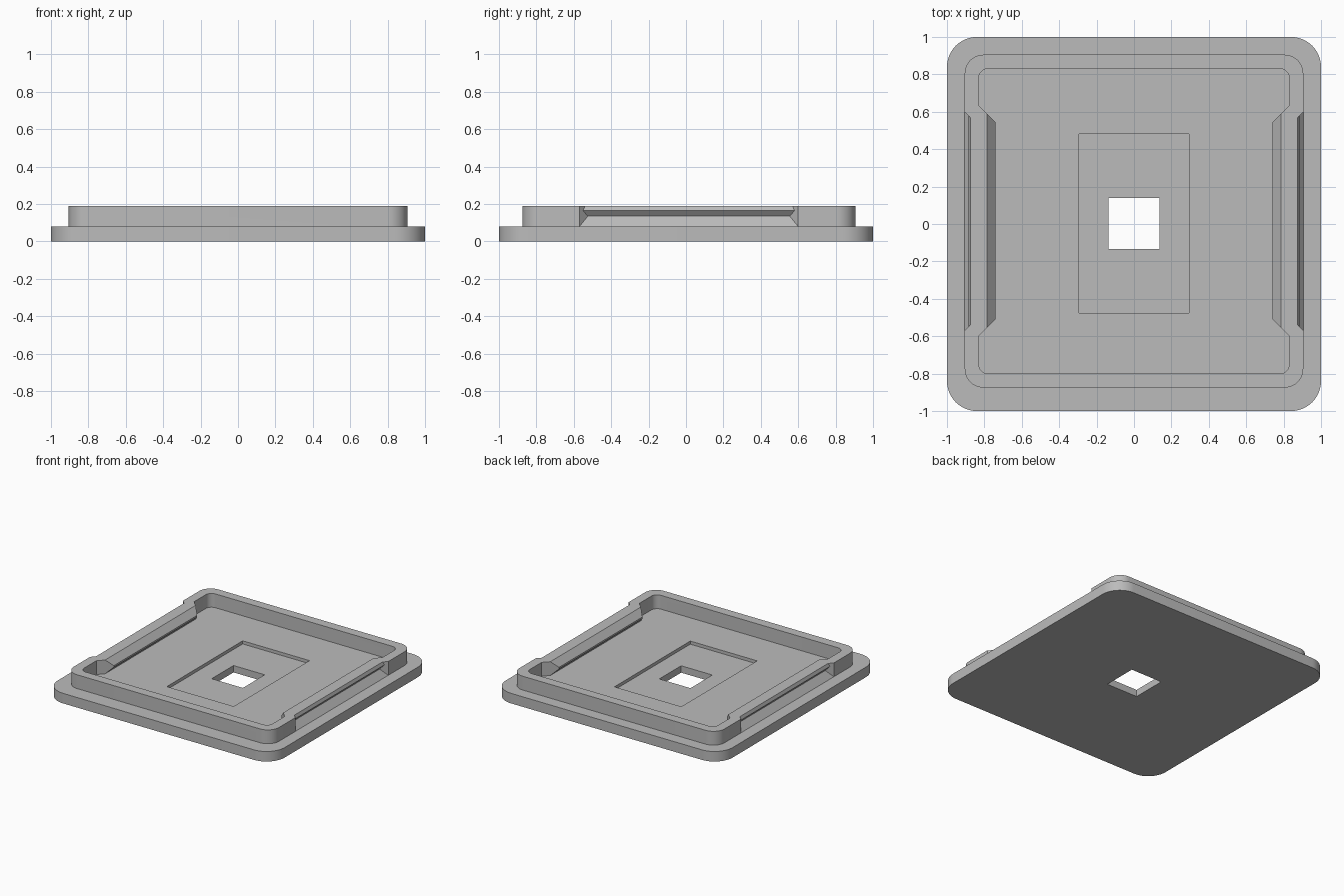
import bpy, bmesh, math

if "Cube" in bpy.data.objects:
    bpy.data.objects.remove(bpy.data.objects["Cube"])

grey = bpy.data.materials.new("light_grey")
grey.diffuse_color = (0.5, 0.5, 0.5, 1)
grey.use_nodes = True
grey.node_tree.nodes["Principled BSDF"].inputs["Base Color"].default_value = grey.diffuse_color


def prism(name, bottom, top):
    """Closed solid between two matching point loops."""
    bm = bmesh.new()
    a = [bm.verts.new(p) for p in bottom]
    b = [bm.verts.new(p) for p in top]
    n = len(a)
    bm.faces.new(a[::-1])
    bm.faces.new(b)
    for i in range(n):
        bm.faces.new((a[i], a[(i + 1) % n], b[(i + 1) % n], b[i]))
    bmesh.ops.recalc_face_normals(bm, faces=bm.faces)
    me = bpy.data.meshes.new(name)
    bm.to_mesh(me)
    bm.free()
    me.materials.append(grey)
    ob = bpy.data.objects.new(name, me)
    bpy.context.collection.objects.link(ob)
    return ob


def slab(name, hx, y0, y1, z0, z1, r=0.0, seg=12):
    """Upright block with rounded corners."""
    if r:
        cy = ((y1 - r, 1), (y1 - r, -1), (y0 + r, -1), (y0 + r, 1))
        pts = []
        for q, (y, sx) in enumerate(cy):
            for i in range(seg + 1):
                t = math.pi / 2 * (q + i / seg)
                pts.append((sx * (hx - r) + r * math.cos(t), y + r * math.sin(t)))
    else:
        pts = [(hx, y0), (hx, y1), (-hx, y1), (-hx, y0)]
    return prism(name, [(x, y, z0) for x, y in pts], [(x, y, z1) for x, y in pts])


def side_bar(name, side, profile, offset, yc):
    """Bar along y with ends mitred at 45 degrees in plan."""
    return prism(name,
                 [(side * x, yc - (x - offset), z) for x, z in profile],
                 [(side * x, yc + (x - offset), z) for x, z in profile])


def combine(ob, other, op):
    m = ob.modifiers.new(op, 'BOOLEAN')
    m.operation, m.object, m.solver = op, other, 'EXACT'
    bpy.context.view_layer.objects.active = ob
    bpy.ops.object.modifier_apply(modifier=m.name)
    bpy.data.objects.remove(other)


# raised rim
rim = slab("rim", 0.905, -0.875, 0.905, 0.05, 0.19, 0.1)
combine(rim, slab("rim_opening", 0.83, -0.80, 0.83, 0.0, 0.3, 0.05), 'DIFFERENCE')

# inner rails and outer snap grooves on both long sides
rail = [(0.85, 0.05), (0.785, 0.05), (0.785, 0.08), (0.74, 0.127),
        (0.74, 0.14), (0.785, 0.19), (0.85, 0.19)]
groove = [(0.905, 0.08), (0.86, 0.135), (0.885, 0.165), (0.875, 0.19),
          (0.871, 0.2), (0.95, 0.2), (0.95, 0.08)]
for s in (-1, 1):
    combine(rim, side_bar("rail", s, rail, 0.215, 0.0175), 'UNION')
    combine(rim, side_bar("groove", s, groove, 0.32, 0.015), 'DIFFERENCE')

# base plate with shallow pocket and through hole
tray = slab("tray", 1.0, -1.0, 1.0, 0.0, 0.08, 0.16)
combine(tray, slab("pocket", 0.295, -0.475, 0.48, 0.055, 0.2), 'DIFFERENCE')
combine(tray, slab("hole", 0.1375, -0.135, 0.14, -0.1, 0.2), 'DIFFERENCE')
combine(tray, rim, 'UNION')

tray.select_set(True)
bpy.context.view_layer.objects.active = tray
bpy.ops.object.shade_smooth_by_angle(angle=math.radians(30))
